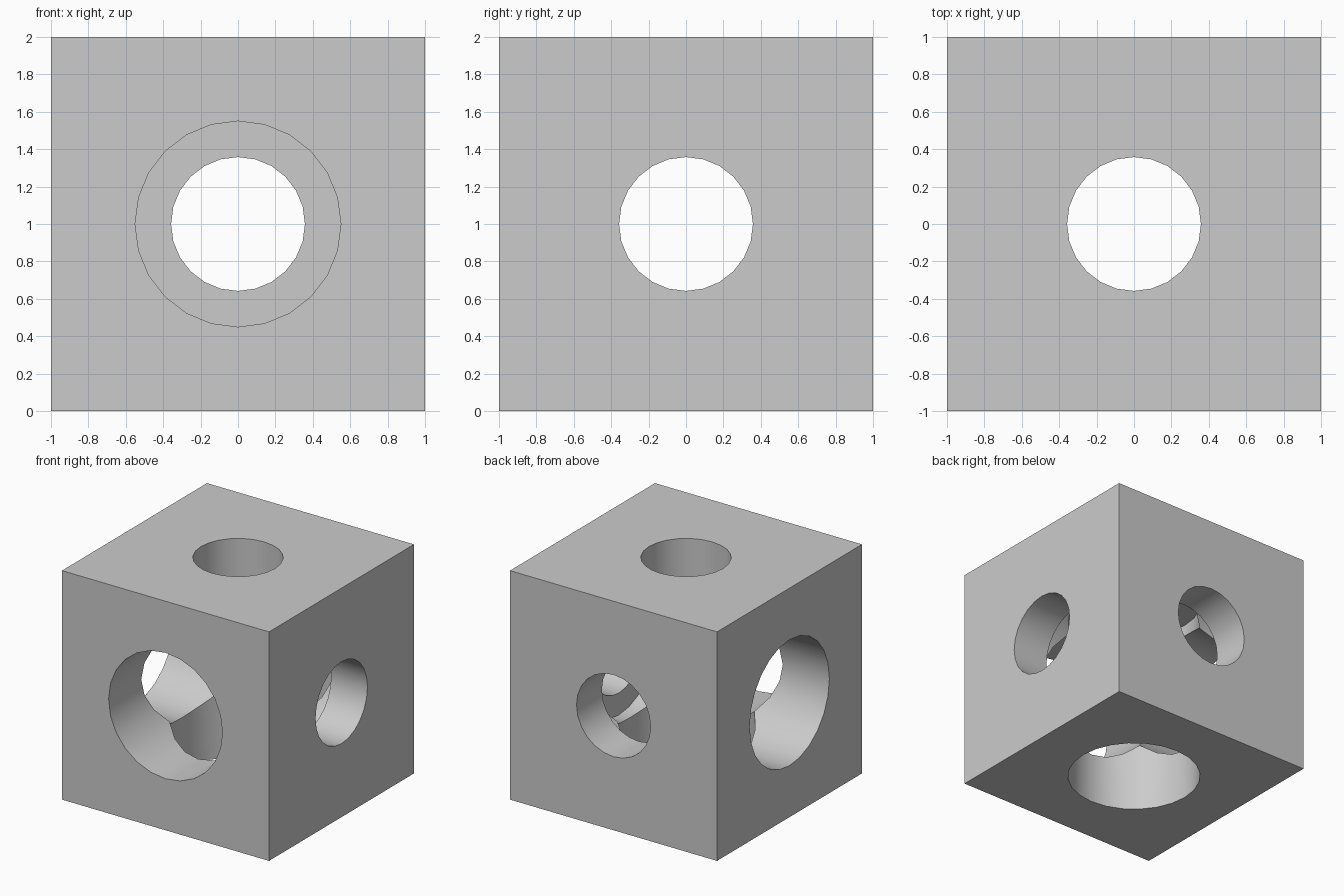
import bpy
import math
from mathutils import Vector

if "Cube" in bpy.data.objects:
    bpy.data.objects.remove(bpy.data.objects["Cube"], do_unlink=True)

SIDES = 24
WIDE, NARROW = 0.55, 0.358   # bore radii
STEP = 0.65                  # where each wide bore narrows
CENTRE = Vector((0, 0, 1))

grey = bpy.data.materials.new("plain grey")
grey.use_nodes = True
colour = (0.6, 0.6, 0.6, 1)
grey.diffuse_color = colour
grey.node_tree.nodes["Principled BSDF"].inputs["Base Color"].default_value = colour

# Solid block
bpy.ops.mesh.primitive_cube_add(size=2, location=CENTRE)
block = bpy.context.object
block.name = "bored_block"
block.data.materials.append(grey)


def bore(name, axis, turn, radius, start, end):
    """Cut a round hole along an axis through the block centre."""
    bpy.ops.mesh.primitive_cylinder_add(
        vertices=SIDES, radius=radius, depth=end - start,
        location=CENTRE + axis * (start + end) / 2, rotation=turn)
    cutter = bpy.context.object
    cutter.name = name
    cutter.hide_render = True
    cutter.data.materials.append(grey)
    cut = block.modifiers.new(name, 'BOOLEAN')
    cut.operation = 'DIFFERENCE'
    cut.solver = 'EXACT'
    cut.object = cutter
    bpy.context.view_layer.objects.active = block
    bpy.ops.object.modifier_apply(modifier=cut.name)
    bpy.data.objects.remove(cutter, do_unlink=True)


# Stepped bore on each axis: wide from the negative side, narrow to the positive
quarter = math.pi / 2
bores = {
    "x": (Vector((1, 0, 0)), (0, quarter, 0)),
    "y": (Vector((0, 1, 0)), (quarter, 0, 0)),
    "z": (Vector((0, 0, 1)), (0, 0, 0)),
}
for letter, (axis, turn) in bores.items():
    bore("wide_bore_" + letter, axis, turn, WIDE, -1.2, STEP)
    bore("narrow_bore_" + letter, axis, turn, NARROW, 0.3, 1.2)

# Smooth bore walls, crisp rims
bpy.ops.object.select_all(action='DESELECT')
block.select_set(True)
bpy.context.view_layer.objects.active = block
bpy.ops.object.shade_smooth_by_angle(angle=math.radians(25))
